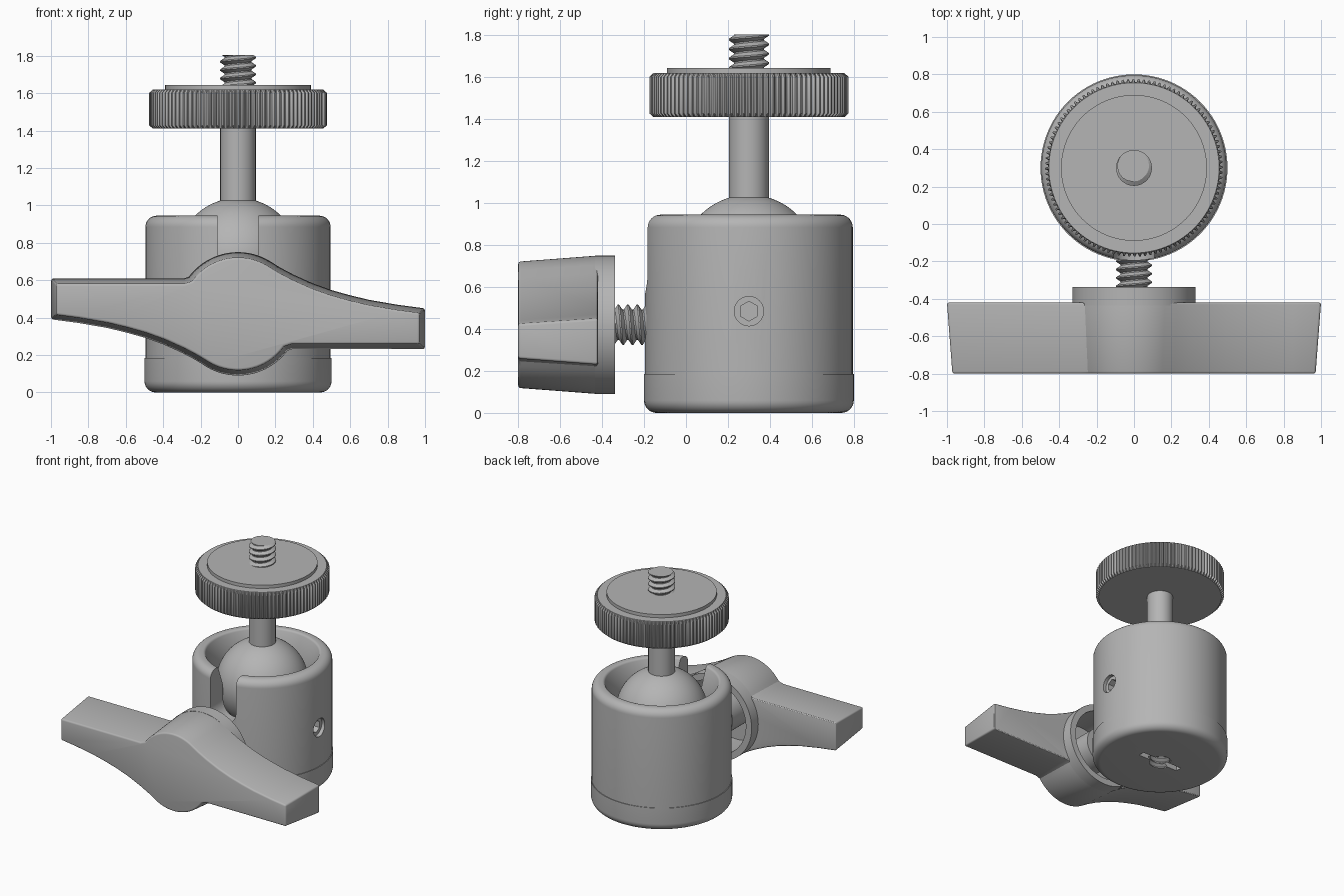
import bpy, bmesh, math
from mathutils import Matrix, Vector

if "Cube" in bpy.data.objects:
    bpy.data.objects.remove(bpy.data.objects["Cube"])

grey = bpy.data.materials.new("satin grey")
grey.use_nodes = True
grey.diffuse_color = (0.46, 0.46, 0.46, 1)
grey.node_tree.nodes["Principled BSDF"].inputs["Base Color"].default_value = (0.46, 0.46, 0.46, 1)

BODY = Matrix.Translation((0, 0.3, 0))                                     # upright axis
KNOB = Matrix.Translation((0, 0, 0.42)) @ Matrix.Rotation(math.pi / 2, 4, 'X')  # axis towards the front
SIDE = Matrix.Translation((0, 0.3, 0.485)) @ Matrix.Rotation(math.pi / 2, 4, 'Y')


def finish(name, bm, matrix=Matrix()):
    bmesh.ops.remove_doubles(bm, verts=bm.verts, dist=1e-5)
    bmesh.ops.recalc_face_normals(bm, faces=bm.faces)
    bm.transform(matrix)
    mesh = bpy.data.meshes.new(name)
    bm.to_mesh(mesh)
    bm.free()
    mesh.materials.append(grey)
    ob = bpy.data.objects.new(name, mesh)
    bpy.context.collection.objects.link(ob)
    return ob


def activate(ob):
    bpy.ops.object.select_all(action='DESELECT')
    ob.select_set(True)
    bpy.context.view_layer.objects.active = ob


def smooth(ob):
    activate(ob)
    bpy.ops.object.shade_smooth_by_angle(angle=math.radians(30))


def cut(ob, cutters):
    for cutter in cutters:
        mod = ob.modifiers.new("cut", 'BOOLEAN')
        mod.operation, mod.solver, mod.object = 'DIFFERENCE', 'EXACT', cutter
        activate(ob)
        bpy.ops.object.modifier_apply(modifier=mod.name)
        bpy.data.objects.remove(cutter)


def arc(cx, cz, r, start, end, steps=8):
    angles = [math.radians(start + (end - start) * i / steps) for i in range(steps + 1)]
    return [(cx + r * math.cos(a), cz + r * math.sin(a)) for a in angles]


def lathe(name, profile, matrix, steps=96, closed=False):
    bm = bmesh.new()
    vs = [bm.verts.new((r, 0, z)) for r, z in profile]
    es = [bm.edges.new(pair) for pair in zip(vs, vs[1:])]
    if closed:
        es.append(bm.edges.new((vs[-1], vs[0])))
    bmesh.ops.spin(bm, geom=vs + es, cent=(0, 0, 0), axis=(0, 0, 1),
                   angle=2 * math.pi, steps=steps, use_merge=True)
    return finish(name, bm, matrix)


def rod(name, r, z0, z1, matrix, steps=64):
    return lathe(name, [(0, z0), (r, z0), (r, z1), (0, z1)], matrix, steps)


def loft(name, near, y0, far, y1):
    # Solid between two outlines lying in planes facing the front
    bm = bmesh.new()
    a = [bm.verts.new((x, y0, z)) for x, z in near]
    b = [bm.verts.new((x, y1, z)) for x, z in far]
    bm.faces.new(a)
    bm.faces.new(b)
    for i in range(len(a)):
        bm.faces.new((a[i - 1], a[i], b[i], b[i - 1]))
    return finish(name, bm)


def thread(name, z0, z1, matrix, pitch=0.045, n=32):
    # Helical ridge, trimmed flat and capped at both ends
    form = [(0, 0.072), (0.15, 0.072), (0.5, 0.096), (0.65, 0.096), (1, 0.072)]
    turns = math.ceil((z1 - z0) / pitch) + 4
    bm = bmesh.new()
    last = None
    for i in range(n * turns + 1):
        a = 2 * math.pi * i / n
        row = [bm.verts.new((r * math.cos(a), r * math.sin(a), z0 + pitch * (i / n + t - 2)))
               for t, r in form]
        if last:
            for k in range(len(form) - 1):
                bm.faces.new((last[k], row[k], row[k + 1], last[k + 1]))
        last = row
    bmesh.ops.remove_doubles(bm, verts=bm.verts, dist=1e-5)
    for z, d in ((z0, -1), (z1, 1)):
        res = bmesh.ops.bisect_plane(bm, geom=bm.verts[:] + bm.edges[:] + bm.faces[:], dist=1e-6,
                                     plane_co=(0, 0, z), plane_no=(0, 0, d), clear_outer=True)
        rim = [e for e in res["geom_cut"] if isinstance(e, bmesh.types.BMEdge)]
        bmesh.ops.edgeloop_fill(bm, edges=rim)
    return finish(name, bm, matrix)


# Housing: cup with rounded rim and a slightly wider foot
housing = lathe("housing",
                [(0, 0)] + arc(0.44, 0.06, 0.06, -90, 0) + [(0.5, 0.185), (0.495, 0.185)]
                + arc(0.435, 0.885, 0.06, 0, 90) + arc(0.42, 0.925, 0.02, 90, 160, 4)
                + [(0.345, 0.78), (0.345, 0.5), (0, 0.5)], BODY)
# Neck slot, set screw socket, threaded mount hole and its cross slot
slot_shape = arc(0, 0.68, 0.11, 180, 360, 24) + [(0.11, 1.1), (-0.11, 1.1)]
bar_shape = [(-0.18, -0.1), (0.18, -0.1), (0.18, 0.04), (-0.18, 0.04)]
cut(housing, [
    loft("slot_cutter", slot_shape, -0.4, slot_shape, 0.1),
    rod("screw_hole_cutter", 0.07, 0.465, 0.6, SIDE, 32),
    rod("hex_cutter", 0.047, 0.41, 0.55, SIDE, 6),
    thread("mount_cutter", -0.05, 0.25, BODY),
    loft("bar_cutter", bar_shape, 0.275, bar_shape, 0.325),
])
smooth(housing)

# Ball and stem
ball = lathe("ball", [(0, 0.388)] + arc(0, 0.714, 0.326, -86, 86, 40) + [(0, 1.04)], BODY)
stem = rod("stem", 0.095, 0.95, 1.42, BODY)

# Knurled mounting disc
bm = bmesh.new()
teeth = 104
rings = []
for z, crest, root in ((1.41, 0.455, 0.455), (1.428, 0.475, 0.459),
                       (1.602, 0.475, 0.459), (1.62, 0.455, 0.455)):
    ring = []
    for i in range(teeth * 4):
        a = 2 * math.pi * i / (teeth * 4)
        r = crest if i % 4 < 2 else root
        ring.append(bm.verts.new((r * math.cos(a), r * math.sin(a), z)))
    rings.append(ring)
for low, high in zip(rings, rings[1:]):
    for i in range(len(low)):
        bm.faces.new((low[i - 1], low[i], high[i], high[i - 1]))
bm.faces.new(rings[0])
bm.faces.new(rings[-1])
knurled_disc = finish("knurled_disc", bm, BODY)
top_pad = rod("top_pad", 0.39, 1.61, 1.645, BODY, 96)
top_screw = thread("top_screw", 1.63, 1.805, BODY)

# Wing handle: half outline, repeated by a half turn about the knob axis
half = [(-1, 0.19), (-0.29, 0.19)] + arc(0, 0, 0.33, 143, 60, 20)
half += [(0.23, 0.246), (0.3, 0.209), (0.4, 0.164), (0.5, 0.128), (0.6, 0.1),
         (0.7, 0.076), (0.85, 0.05), (1, 0.03)]
outline = [Vector(p) for p in half] + [-Vector(p) for p in half]


def inset(points, d):
    # Mitred inward offset of a clockwise outline
    out = []
    for i, p in enumerate(points):
        e0 = (p - points[i - 1]).normalized()
        e1 = (points[(i + 1) % len(points)] - p).normalized()
        n0, n1 = Vector((e0.y, -e0.x)), Vector((e1.y, -e1.x))
        out.append(p + (n0 + n1) * d / (1 + n0.dot(n1)))
    return out


def raised(points):
    return [(p.x, p.y + 0.42) for p in points]


handle = loft("wing_handle", raised(inset(outline, 0.029)), -0.8, raised(outline), -0.42)
bevel = handle.modifiers.new("soft edges", 'BEVEL')
bevel.width, bevel.segments = 0.012, 3
bevel.limit_method, bevel.angle_limit = 'ANGLE', math.radians(35)
activate(handle)
bpy.ops.object.modifier_apply(modifier=bevel.name)
cut(handle, [rod("recess_cutter", 0.28, 0.3, 0.62, KNOB)])

# Collar, inner boss and clamping screw
collar = lathe("handle_collar", [(0.28, 0.338), (0.33, 0.338), (0.33, 0.435), (0.28, 0.435)],
               KNOB, 96, True)
inner_boss = rod("inner_boss", 0.15, 0.36, 0.63, KNOB)
clamp_screw = thread("clamp_screw", 0.15, 0.4, KNOB)

for part in (ball, stem, knurled_disc, top_pad, top_screw, handle, collar, inner_boss, clamp_screw):
    smooth(part)
